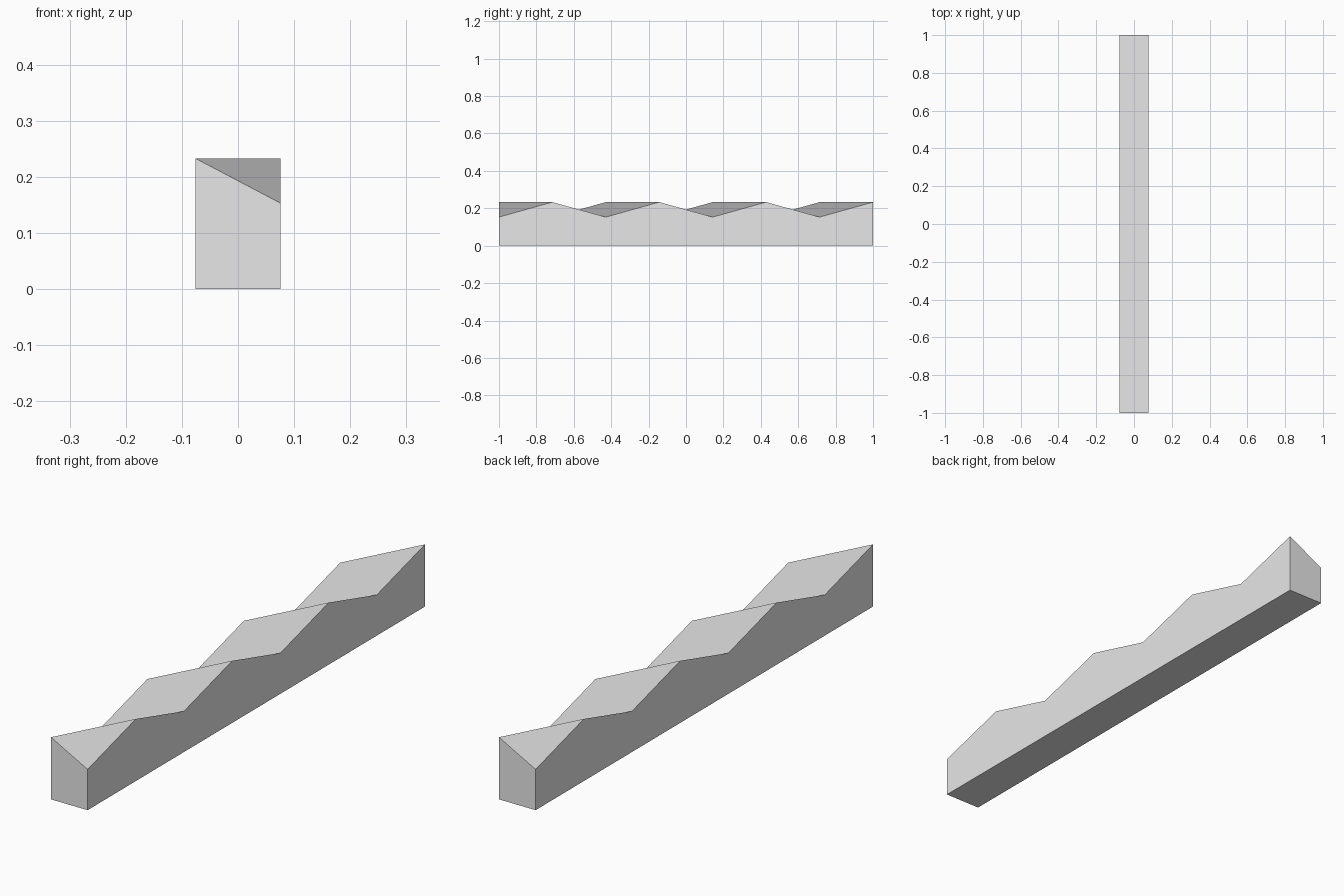
import bpy
import bmesh

cube = bpy.data.objects.get("Cube")
if cube:
    bpy.data.objects.remove(cube, do_unlink=True)

HALF_WIDTH = 0.076
LOW, HIGH = 0.153, 0.233
SEGMENTS = 7

# Plain grey material
grey = bpy.data.materials.new("light_grey")
grey.use_nodes = True
colour = (0.8, 0.8, 0.8, 1)
grey.diffuse_color = colour
grey.node_tree.nodes["Principled BSDF"].inputs["Base Color"].default_value = colour

# Cross-sections along the beam: top corners swap between high and low
bm = bmesh.new()
sections = []
for i in range(SEGMENTS + 1):
    y = -1 + 2 * i / SEGMENTS
    right_z, left_z = (HIGH, LOW) if i % 2 == 0 else (LOW, HIGH)
    corners = [(-HALF_WIDTH, right_z), (HALF_WIDTH, left_z),
               (HALF_WIDTH, 0), (-HALF_WIDTH, 0)]
    sections.append([bm.verts.new((x, y, z)) for x, z in corners])

# Twisted top, two sides and underside, one quad per segment
for a, b in zip(sections, sections[1:]):
    for j in range(4):
        k = (j + 1) % 4
        bm.faces.new((a[j], a[k], b[k], b[j]))

# End caps
bm.faces.new(reversed(sections[0]))
bm.faces.new(sections[-1])

mesh = bpy.data.meshes.new("zigzag_beam")
bm.to_mesh(mesh)
bm.free()
mesh.materials.append(grey)
beam = bpy.data.objects.new("zigzag_beam", mesh)
bpy.context.collection.objects.link(beam)
